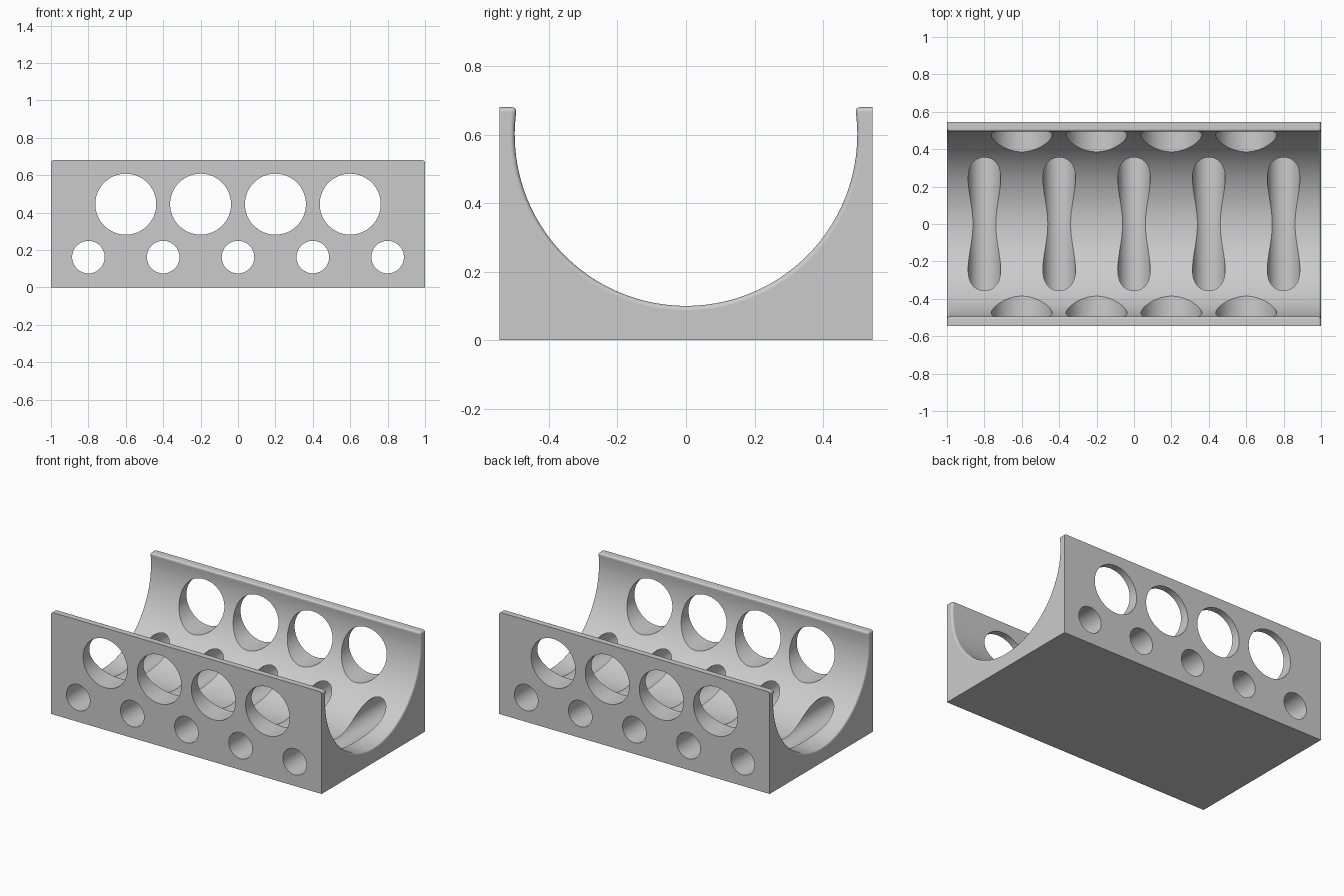
import bpy, bmesh, math
from mathutils import Matrix

if "Cube" in bpy.data.objects:
    bpy.data.objects.remove(bpy.data.objects["Cube"])

HALF_W, TOP = 0.545, 0.68        # half depth and height of the block
RADIUS, AXIS_Z = 0.5, 0.6        # trough cylinder
FILLET = 0.014

grey = bpy.data.materials.new("light_grey")
grey.diffuse_color = (0.6, 0.6, 0.6, 1)
grey.use_nodes = True
grey.node_tree.nodes["Principled BSDF"].inputs["Base Color"].default_value = grey.diffuse_color


def add_object(name, bm):
    bmesh.ops.recalc_face_normals(bm, faces=bm.faces)
    mesh = bpy.data.meshes.new(name)
    bm.to_mesh(mesh)
    bm.free()
    ob = bpy.data.objects.new(name, mesh)
    bpy.context.collection.objects.link(ob)
    mesh.materials.append(grey)
    return ob


# Cradle block: U-shaped profile extruded along x
rise = math.asin((TOP - AXIS_Z) / RADIUS)
N = 96
profile = [(-HALF_W, 0), (HALF_W, 0), (HALF_W, TOP)]
for i in range(N + 1):
    a = rise - (math.pi + 2 * rise) * i / N
    profile.append((RADIUS * math.cos(a), AXIS_Z + RADIUS * math.sin(a)))
profile.append((-HALF_W, TOP))

bm = bmesh.new()
face = bm.faces.new([bm.verts.new((-1, y, z)) for y, z in profile])
ext = bmesh.ops.extrude_face_region(bm, geom=[face])
bmesh.ops.translate(bm, vec=(2, 0, 0),
                    verts=[v for v in ext["geom"] if isinstance(v, bmesh.types.BMVert)])
bmesh.ops.recalc_face_normals(bm, faces=bm.faces)


# Fillet the trough's end arcs, wall-top ends and inner top edges
def is_filleted(e):
    a, b = (v.co for v in e.verts)
    mid = (a + b) / 2
    inside = abs(mid.y) < HALF_W - 0.001 and mid.z > 0.05
    along_x = abs(a.x - b.x) > 1
    return inside and (not along_x or mid.z > TOP - 0.001)


bmesh.ops.bevel(bm, geom=[e for e in bm.edges if is_filleted(e)], offset=FILLET,
                segments=4, profile=0.5, affect='EDGES', clamp_overlap=False)
cradle = add_object("cradle", bm)

# Round holes through both walls: large upper row, small lower row
bm = bmesh.new()
rows = [(0.163, 0.445, (-0.6, -0.2, 0.2, 0.6)),
        (0.087, 0.162, (-0.8, -0.4, 0, 0.4, 0.8))]
for r, z, xs in rows:
    for x in xs:
        bmesh.ops.create_cone(bm, cap_ends=True, segments=64, radius1=r, radius2=r, depth=1.4,
                              matrix=Matrix.Translation((x, 0, z)) @ Matrix.Rotation(math.pi / 2, 4, 'X'))
cutter = add_object("hole_cutter", bm)
cutter.hide_render = True

mod = cradle.modifiers.new("holes", 'BOOLEAN')
mod.object = cutter
mod.operation = 'DIFFERENCE'
mod.solver = 'EXACT'
bpy.context.view_layer.objects.active = cradle
cradle.select_set(True)
bpy.ops.object.modifier_apply(modifier=mod.name)
bpy.data.objects.remove(cutter)

# Smooth curved surfaces, crisp hole rims and flat walls
bpy.ops.object.shade_smooth_by_angle(angle=math.radians(32))
wn = cradle.modifiers.new("flat_walls", 'WEIGHTED_NORMAL')
wn.keep_sharp = True
